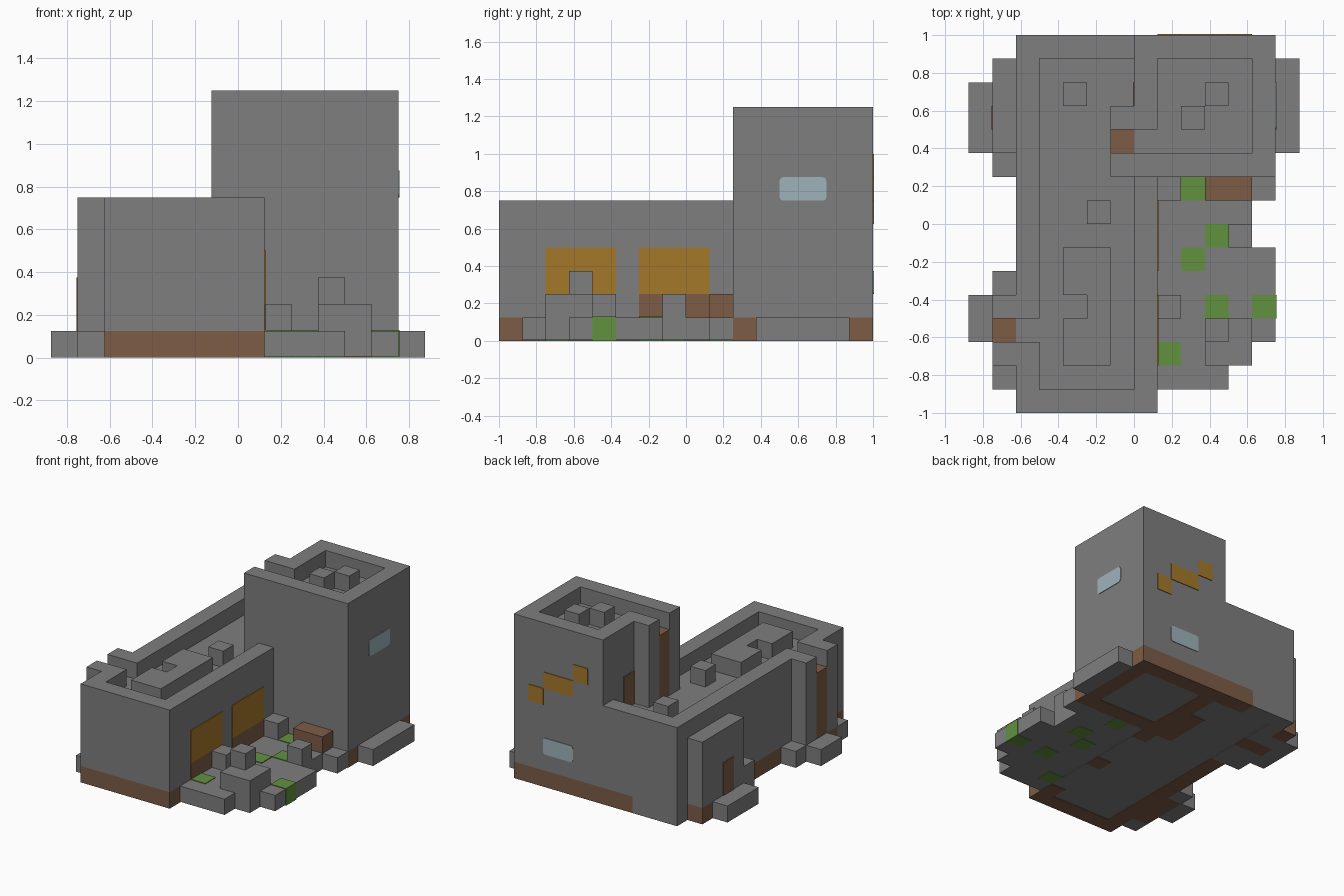
import bpy
import bmesh
from mathutils import Vector

default = bpy.data.objects.get("Cube")
if default:
    bpy.data.objects.remove(default, do_unlink=True)

UNIT = 0.125   # size of one block
LIFT = 0.04    # thin overlap, in blocks


def make_material(name, red, green, blue):
    mat = bpy.data.materials.new(name)
    mat.use_nodes = True
    color = (red, green, blue, 1)
    mat.diffuse_color = color
    mat.node_tree.nodes["Principled BSDF"].inputs["Base Color"].default_value = color
    return mat


stone = make_material("stone grey", .21, .21, .21)
brown = make_material("earth brown", .205, .107, .061)
grass = make_material("grass green", .122, .283, .051)
amber = make_material("amber", .376, .188, .023)
glass = make_material("pale glass", .337, .456, .497)


def add_box(bm, x, y, z):
    """Add a box that fills the given (low, high) ranges, in blocks."""
    verts = bmesh.ops.create_cube(bm, size=1)["verts"]
    for v in verts:
        v.co = Vector([(lo + hi) / 2 + c * (hi - lo)
                       for c, (lo, hi) in zip(v.co, (x, y, z))]) * UNIT


def part(name, mat, boxes, z=None, round_axis=None):
    """Make one object from boxes; z is shared when a box has only x and y."""
    bm = bmesh.new()
    for box in boxes:
        add_box(bm, box[0], box[1], box[2] if len(box) > 2 else z)
    if round_axis is not None:
        edges = []
        for e in bm.edges:
            d = (e.verts[0].co - e.verts[1].co).normalized()
            if abs(d[round_axis]) > .9:
                edges.append(e)
        bmesh.ops.bevel(bm, geom=edges, offset=.02, segments=3,
                        profile=.5, affect='EDGES')
    bmesh.ops.recalc_face_normals(bm, faces=bm.faces)
    mesh = bpy.data.meshes.new(name)
    bm.to_mesh(mesh)
    bm.free()
    mesh.materials.append(mat)
    obj = bpy.data.objects.new(name, mesh)
    bpy.context.collection.objects.link(obj)
    return obj


ground = (0, 1)

# Foundation: brown footings around a slightly raised grey slab
part("hall_footing", brown, [
    ((-5, 1), (-8, -7)),
    ((-5, -4), (-7, 2)),
    ((0, 1), (-7, -6)),
    ((0, 1), (-3, -2)),
    ((0, 1), (1, 2)),
    ((-5, -4), (4, 5)),
], ground)
part("tower_footing", brown, [
    ((-2, 6), (7, 8)),
    ((5, 6), (2, 7)),
    ((-1, 5), (2, 3)),
    ((0, 1), (3, 7)),
    ((-1, 0), (3, 5)),
], ground)
part("floor_slab", stone, [
    ((-5 + LIFT, 1 - LIFT), (-8 + LIFT, 8 - LIFT)),
    ((1 - LIFT, 6 - LIFT), (2, 8 - LIFT)),
], (LIFT, 1))
part("back_left_footing", stone, [
    ((-5, -2), (7, 8)),
    ((-5, -4), (5, 7)),
    ((-5, -4), (2, 4)),
], ground)

# Long low hall with a walled roof
part("hall_body", stone, [
    ((-5, 1), (-8, 2)),
    ((-5, 0), (2, 8)),
], (1, 5))
part("hall_parapet", stone, [
    ((-5, 1), (-8, -7)),
    ((0, 1), (-7, 2)),
    ((-5, 0), (7, 8)),
    ((-5, -4), (-7, -5)),
    ((-5, -4), (-4, 7)),
], (5, 6))
part("hall_roof_blocks", stone, [
    ((-2, -1), (-6, -1)),
    ((-3, -2), (-6, -4)),
    ((-3, -2), (-3, -1)),
    ((-2, -1), (0, 1)),
    ((-3, -2), (5, 6)),
], (5, 6))

# Tower with a walled roof and a side entrance above the hall roof
part("tower_body", stone, [((0, 6), (2, 8))], (1, 9))
part("tower_parapet", stone, [
    ((0, 6), (2, 3)),
    ((0, 6), (7, 8)),
    ((5, 6), (3, 7)),
    ((0, 1), (4, 7)),
], (9, 10))
part("tower_roof_blocks", stone, [
    ((3, 4), (5, 6)),
    ((2, 3), (4, 5)),
], (9, 10))
part("tower_door_pillars", stone, [
    ((-1, 0), (2, 3)),
    ((-1, 0), (4, 5)),
], (5, 10))
part("tower_tall_door", brown, [((-1, 0), (3, 4))], (5, 9))
part("tower_small_door", brown, [((-LIFT, 0), (5, 6))], (5, 7))

# Side porch near the front
part("front_porch_pillars", stone, [
    ((-6, -5), (-6, -5)),
    ((-6, -5), (-4, -3)),
], (1, 6))
part("front_porch_footing", brown, [((-6, -5), (-6, -3))], ground)
part("front_porch_door", brown, [((-6, -5), (-5, -4))], (1, 5))
part("front_porch_steps", stone, [
    ((-7, -6), (-5, -3)),
    ((-6, -5), (-3, -2)),
    ((-6, -5), (-7, -6)),
], ground)

# Side porch near the back
part("back_porch", stone, [((-6, -5), (3, 7))], (1, 5))
part("back_porch_footing", brown, [
    ((-6, -5), (6, 7)),
    ((-6, -5), (4, 5)),
], ground)
part("back_porch_floor", stone, [
    ((-6, -5), (5, 6)),
    ((-6, -5), (3, 4)),
    ((-7, -6), (3, 6)),
], ground)
part("back_porch_block", stone, [((-6, -5), (2, 3))], (0, 2))
part("back_porch_door", brown, [((-6 - LIFT, -6), (4, 5))], (1, 3))

# Courtyard, raised a hair so the grass shows below too
part("courtyard", stone, [
    ((1, 4), (-7, -6)),
    ((1, 5), (-6, -5)),
    ((1, 6), (-5, -1)),
    ((1, 5), (-1, 1)),
    ((1, 6), (1, 2)),
], (LIFT, 1))
part("tower_side_step", stone, [((6, 7), (3, 7))], ground)
part("grass_patches", grass, [
    ((2, 3), (1, 2)),
    ((3, 4), (-1, 0)),
    ((2, 3), (-2, -1)),
    ((3, 4), (-4, -3)),
    ((5, 6 + LIFT), (-4, -3)),
    ((1, 2), (-6, -5)),
], (0, 1 + LIFT))
part("courtyard_blocks", stone, [
    ((1, 2), (1, 2)),
    ((4, 5), (-1, 0)),
    ((1, 2), (-4, -3)),
    ((3, 5), (-6, -4)),
], (1, 2))
part("courtyard_tall_block", stone, [((3, 4), (-5, -4))], (2, 3))
part("courtyard_bench", brown, [((3, 5), (1, 2))], (1, 2))

# Wide hall windows with brown sills
wall = (1, 1 + LIFT)
spans = [(-6, -3), (-2, 1)]
part("hall_windows", amber, [(wall, span) for span in spans], (2, 4))
part("hall_window_sills", brown, [(wall, span) for span in spans], (1, 2))

# Tower glass and the stepped pattern on the back
back = (8, 8 + LIFT)
part("tower_side_window", glass, [((6, 6 + LIFT), (4, 6))], (6, 7), round_axis=0)
part("tower_back_window", glass, [((2, 4), back)], (2, 3), round_axis=1)
part("back_stepped_pattern", amber, [
    ((4, 5), back, (5, 6)),
    ((2, 4), back, (6, 7)),
    ((1, 2), back, (7, 8)),
])
